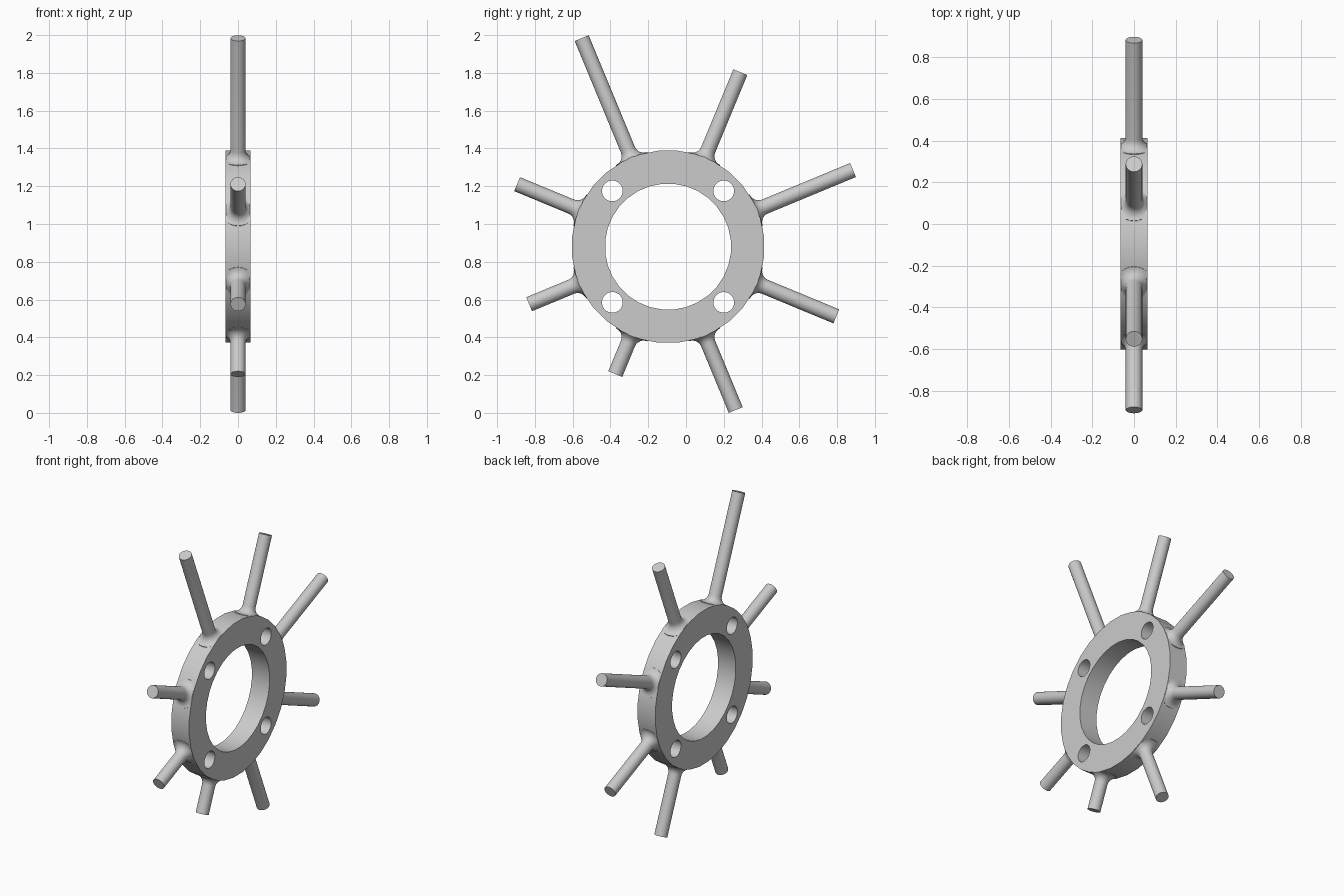
import bpy, bmesh, math
from mathutils import Matrix, Vector

cube = bpy.data.objects.get("Cube")
if cube:
    bpy.data.objects.remove(cube, do_unlink=True)

HUB = Vector((0, -0.095, 0.88))   # centre of the ring
HALF = 0.065                      # half thickness of the ring
OUTER, INNER, ROD = 0.511, 0.334, 0.04

metal = bpy.data.materials.new("plain_grey")
metal.use_nodes = True
grey = (0.6, 0.6, 0.6, 1)
metal.diffuse_color = grey
metal.node_tree.nodes["Principled BSDF"].inputs["Base Color"].default_value = grey


def finish(bm, name):
    bmesh.ops.recalc_face_normals(bm, faces=bm.faces)
    mesh = bpy.data.meshes.new(name)
    bm.to_mesh(mesh)
    bm.free()
    mesh.materials.append(metal)
    obj = bpy.data.objects.new(name, mesh)
    bpy.context.collection.objects.link(obj)
    bpy.ops.object.select_all(action='DESELECT')
    obj.select_set(True)
    bpy.context.view_layer.objects.active = obj
    bpy.ops.object.shade_smooth_by_angle(angle=math.radians(35))
    return obj


def loop(bm, radius, sides, y=0, z=0):
    """Closed outline in the plane of the ring."""
    verts = []
    for i in range(sides):
        a = 2 * math.pi * (i + 0.5) / sides
        verts.append(bm.verts.new((-HALF, y + radius * math.cos(a), z + radius * math.sin(a))))
    for i in range(sides):
        bm.edges.new((verts[i - 1], verts[i]))


# Flat ring with a large opening and four bolt holes
bm = bmesh.new()
loop(bm, OUTER, 32)
loop(bm, INNER, 32)
for sy in (-1, 1):
    for sz in (-1, 1):
        loop(bm, 0.055, 24, sy * 0.295, sz * 0.295)
bmesh.ops.triangle_fill(bm, edges=bm.edges[:], use_beauty=True, normal=(1, 0, 0))
side = bmesh.ops.extrude_face_region(bm, geom=bm.faces[:], use_keep_orig=True)
moved = [g for g in side["geom"] if isinstance(g, bmesh.types.BMVert)]
bmesh.ops.translate(bm, verts=moved, vec=(2 * HALF, 0, 0))
bmesh.ops.translate(bm, verts=bm.verts, vec=HUB)
finish(bm, "ring")


def spoke(name, angle, tip):
    """Round rod along local z with a flared root, turned outwards."""
    flare = 0.05
    profile = [(ROD + flare, 0.49)]
    for i in range(7):
        a = math.pi / 2 * i / 6
        profile.append((ROD + flare * (1 - math.sin(a)), 0.505 + flare * (1 - math.cos(a))))
    profile.append((ROD, tip))
    bm = bmesh.new()
    rings, sides = [], 24
    for radius, height in profile:
        row = []
        for i in range(sides):
            a = 2 * math.pi * i / sides
            x = max(-HALF + 0.002, min(HALF - 0.002, radius * math.cos(a)))
            row.append(bm.verts.new((x, radius * math.sin(a), height)))
        rings.append(row)
    for low, high in zip(rings, rings[1:]):
        for i in range(sides):
            bm.faces.new((low[i - 1], low[i], high[i], high[i - 1]))
    bm.faces.new(rings[0])
    bm.faces.new(rings[-1])
    turn = Matrix.Rotation(math.radians(angle - 90), 4, 'X')
    bmesh.ops.transform(bm, matrix=Matrix.Translation(HUB) @ turn, verts=bm.verts)
    finish(bm, name)


# Eight spokes of differing length, evenly spaced
tips = (1.06, 1.0, 1.195, 0.865, 0.796, 0.73, 0.936, 0.964)
for n, tip in enumerate(tips):
    spoke(f"spoke_{n + 1}", 22.5 + 45 * n, tip)
